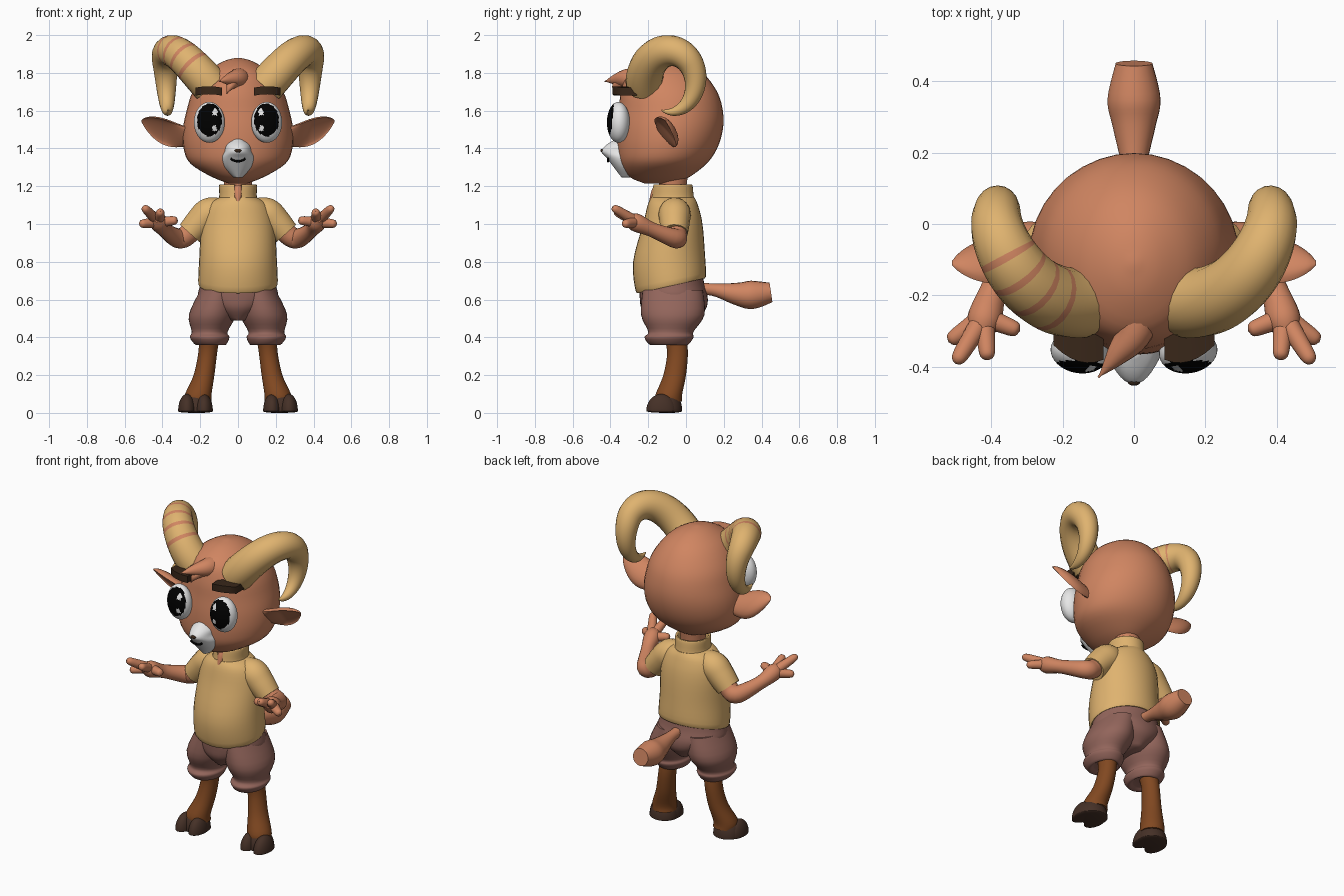
import bpy, bmesh
from math import sin, cos, pi, radians
from mathutils import Vector, Matrix

if "Cube" in bpy.data.objects:
    bpy.data.objects.remove(bpy.data.objects["Cube"])


def material(name, red, green, blue):
    mat = bpy.data.materials.new(name)
    mat.use_nodes = True
    colour = (red, green, blue, 1)
    mat.diffuse_color = colour
    mat.node_tree.nodes["Principled BSDF"].inputs["Base Color"].default_value = colour
    return mat


FUR = material("tan fur", .63, .235, .12)
CREAM = material("cream horn and shirt", .74, .45, .16)
CLOTH = material("dusty brown cloth", .29, .13, .105)
LEG = material("dark orange fur", .22, .065, .015)
HOOF = material("hoof brown", .06, .03, .02)
BROW = material("brow brown", .04, .02, .01)
WHITE = material("white", .8, .8, .8)
BLACK = material("black", 0, 0, 0)


def finish(name, bm, materials):
    bmesh.ops.recalc_face_normals(bm, faces=bm.faces)
    mesh = bpy.data.meshes.new(name)
    bm.to_mesh(mesh)
    bm.free()
    part = bpy.data.objects.new(name, mesh)
    bpy.context.collection.objects.link(part)
    for mat in materials:
        mesh.materials.append(mat)
    bpy.ops.object.select_all(action='DESELECT')
    part.select_set(True)
    bpy.context.view_layer.objects.active = part
    bpy.ops.object.shade_smooth_by_angle(angle=radians(50))


def spline(rows, steps):
    """Catmull-Rom interpolation of rows of any length."""
    last = len(rows) - 1
    out = []
    for i in range(last):
        quad = rows[max(i - 1, 0)], rows[i], rows[i + 1], rows[min(i + 2, last)]
        for step in range(steps):
            t = step / steps
            out.append([b + t * (c - a + t * (2 * a - 5 * b + 4 * c - d + t * (3 * b - a - 3 * c + d))) / 2
                        for a, b, c, d in zip(*quad)])
    return out + [rows[-1]]


def angles(count):
    return [2 * pi * i / count for i in range(count)]


def loft(name, rings, materials, caps=True, bands=(), skip=None):
    bm = bmesh.new()
    loops = [[bm.verts.new(point) for point in ring] for ring in rings]
    for i, (low, high) in enumerate(zip(loops, loops[1:])):
        for j in range(len(low)):
            quad = low[j - 1], low[j], high[j], high[j - 1]
            if skip and skip(sum((v.co for v in quad), Vector()) / len(quad)):
                continue
            bm.faces.new(quad).material_index = int(i in bands)
    if caps:
        bm.faces.new(loops[0])
        bm.faces.new(loops[-1])
    finish(name, bm, materials)


def stack(name, mat, rows, side=1, hem=0, **options):
    """Oval sections stacked upward: (z, centre x, half width, centre y, half depth); hem lifts the low back."""
    rings = []
    for z, x, width, y, depth in spline(rows, 4):
        ring = [Vector((side * (x + width * cos(a)), y + depth * sin(a), z)) for a in angles(36)]
        for point in ring:
            point.z += hem * (point.y + .27) * max(0, 1 - z)
        rings.append(ring)
    loft(name, rings, [mat], **options)


def tube(name, materials, rows, side=1, steps=5, **options):
    """Round sections along a path: (x, y, z, radius)."""
    rows = spline(rows, steps)
    path = [Vector((side * x, y, z)) for x, y, z, radius in rows]
    last = len(path) - 1
    across, rings = Vector((.3, .2, .9)), []
    for i, point in enumerate(path):
        along = (path[min(i + 1, last)] - path[max(i - 1, 0)]).normalized()
        across = (across - along * across.dot(along)).normalized()
        other = along.cross(across)
        radius = max(rows[i][-1], .003)
        rings.append([point + radius * (across * cos(a) + other * sin(a)) for a in angles(18)])
    loft(name, rings, materials, **options)


def ball(name, materials, centre, radii, turn=0, drop=1, rule=None):
    """Ellipsoid with its pole forward; drop scales the lower half, rule picks the second colour."""
    bm = bmesh.new()
    bmesh.ops.create_uvsphere(bm, u_segments=48, v_segments=32, radius=1,
                              matrix=Matrix.Rotation(pi / 2, 4, 'X'))
    for face in bm.faces:
        face.material_index = int(bool(rule and rule(face.calc_center_median())))
    for vert in bm.verts:
        if vert.co.z < 0:
            vert.co.z *= drop
    place = Matrix.Translation(centre) @ Matrix.Rotation(radians(turn), 4, 'Z') @ Matrix.Diagonal((*radii, 1))
    bmesh.ops.transform(bm, matrix=place, verts=bm.verts)
    finish(name, bm, materials)


def eye(name, side):
    def is_pupil(c):
        x, z = c.x * side, c.z
        pupil = c.y < 0 and (x + .08) ** 2 + (z - .12) ** 2 < .64
        upper_glint = (x + .45) ** 2 + (z - .5) ** 2 < .03
        lower_glint = (x + .45) ** 2 + (z + .3) ** 2 < .02
        return pupil and not upper_glint and not lower_glint
    ball(name, [WHITE, BLACK], (side * .152, -.358, 1.538), (.082, .06, .108), turn=side * 9, rule=is_pupil)


def brow(name, side):
    """Bar bent around the forehead, arched in the middle."""
    bm = bmesh.new()
    bmesh.ops.create_cube(bm, size=1)
    long_edges = [e for e in bm.edges if e.verts[0].co.x != e.verts[1].co.x]
    bmesh.ops.subdivide_edges(bm, edges=long_edges, cuts=5)
    for vert in bm.verts:
        x, y, z = vert.co
        bend = x * x
        vert.co = (side * (.155 + .14 * x), -.345 + .08 * y + .1 * bend + .04 * x, 1.708 + .042 * z - .03 * bend)
    finish(name, bm, [BROW])


def ear(name, side):
    """Leaf of crescent sections, hollow toward the front."""
    long, out = Vector((0, -.65, .76)), Vector((0, .76, .65))
    rings = []
    for i in range(21):
        t = i / 20
        half = .088 * sin(pi * (.2 + .79 * t ** 1.4)) ** .7
        centre = Vector((side * (.25 + .26 * t), -.11, 1.46 + .085 * t * t))
        hollow = .5 - .8 * min(1, 2 * t)
        rings.append([centre + half * (long * cos(a) + out * .6 * sin(a) * (1 if sin(a) > 0 else hollow))
                      for a in angles(20)])
    loft(name, rings, [FUR])


def horn(name, side, bands):
    """Curl that sweeps up, back and round to a forward point, thinning all the way."""
    rows = []
    for i in range(61):
        t = i / 60
        turn = 5.2 * t - .15
        x = .145 + .255 * sin(pi * min(t, .5)) - .03 * t
        rows.append((x, -.085 - .135 * cos(turn), 1.755 + .162 * sin(turn), .1 * (1 - t ** 1.3) ** .7))
    tube(name, [CREAM, FUR], rows, side, steps=1, bands=bands)


# Head, muzzle, nose and smile
stack("head", FUR, [(1.215, 0, .05, -.14, .08), (1.25, 0, .14, -.14, .16), (1.32, 0, .252, -.12, .23),
                    (1.4, 0, .288, -.1, .265), (1.5, 0, .292, -.085, .28), (1.6, 0, .272, -.08, .275),
                    (1.7, 0, .24, -.09, .255), (1.8, 0, .17, -.11, .2), (1.86, 0, .08, -.11, .1),
                    (1.88, 0, .01, -.11, .01)])
stack("muzzle", WHITE, [(1.245, 0, .02, -.31, .03), (1.3, 0, .072, -.31, .072), (1.35, 0, .088, -.31, .11),
                        (1.385, 0, .074, -.31, .138), (1.42, 0, .066, -.31, .11), (1.45, 0, .03, -.31, .06)])
ball("nose", [BROW], (0, -.442, 1.388), (.018, .011, .01))
smile = [radians(degree) for degree in range(-60, 61, 20)]
tube("smile", [BLACK], [(.045 * sin(a), -.413, 1.362 - .03 * cos(a), .006) for a in smile])

# Hair tufts
tube("hair_tuft", [FUR], [(0, -.2, 1.75, .08), (0, -.3, 1.77, .055), (-.05, -.37, 1.765, .03), (-.1, -.43, 1.755, 0)])
tube("hair_curl", [FUR], [(-.02, -.32, 1.76, .04), (-.04, -.37, 1.73, .022), (-.06, -.38, 1.69, 0)])

for label, side in (("left", 1), ("right", -1)):
    eye(label + "_eye", side)
    brow(label + "_brow", side)
    ear(label + "_ear", side)
    # Only the right horn carries painted rings
    horn(label + "_horn", side, range(7, 23, 4) if side < 0 else ())

    # Sleeve, arm and hand
    tube(label + "_sleeve", [CREAM], [(.09, -.06, 1.07, .07), (.15, -.06, 1.055, .085), (.2, -.06, 1.01, .08),
                                      (.255, -.06, .95, .07)], side)
    tube(label + "_arm", [FUR], [(.22, -.06, 1, .055), (.27, -.05, .94, .055), (.32, -.06, .925, .052),
                                 (.39, -.18, .97, .039), (.42, -.27, 1.01, .048), (.43, -.32, 1.03, .02)], side)
    palm = Vector((.42, -.26, 1.01))
    for finger, tip in (("outer", (.5, -.39, 1.09)), ("little", (.52, -.33, 1)),
                        ("inner", (.41, -.38, 1.07)), ("thumb", (.32, -.3, 1.02))):
        reach = [(*palm.lerp(Vector(tip), t), radius) for t, radius in ((0, .03), (.5, .026), (.9, .02), (1, 0))]
        tube(f"{label}_{finger}_finger", [FUR], reach, side)

    # Shorts leg with rolled cuff, lower leg and cloven hoof
    stack(label + "_shorts_leg", CLOTH, [(.65, .1, .1, -.07, .16), (.52, .135, .125, -.07, .168),
                                         (.43, .15, .095, -.08, .12), (.4, .15, .105, -.09, .13),
                                         (.36, .145, .08, -.09, .1), (.37, .145, .06, -.08, .07)], side)
    stack(label + "_leg", LEG, [(.42, .15, .055, -.06, .06), (.32, .16, .05, -.045, .055), (.2, .18, .055, -.06, .06),
                                (.1, .21, .07, -.09, .07), (.06, .21, .07, -.09, .07)], side)
    ball(label + "_hoof_heel", [HOOF], (side * .22, -.1, .01), (.085, .08, .11), drop=.1)
    for toe, x in (("inner", .18), ("outer", .27)):
        ball(f"{label}_{toe}_toe", [HOOF], (side * x, -.13, .01), (.047, .08, .09), drop=.1)

# Neck, shirt and open collar
stack("neck", FUR, [(1.08, 0, .08, -.07, .08), (1.16, 0, .07, -.07, .07), (1.26, 0, .08, -.07, .08)])
stack("shirt", CREAM, [(.65, 0, .19, -.08, .16), (.64, 0, .21, -.08, .185), (.8, 0, .205, -.09, .19),
                       (1, 0, .193, -.07, .157), (1.1, 0, .16, -.07, .133), (1.14, 0, .1, -.07, .115)], hem=.6)
stack("collar", CREAM, [(1.11, 0, .115, -.07, .123), (1.14, 0, .1, -.07, .112), (1.2, 0, .1, -.07, .105),
                        (1.21, 0, .095, -.07, .098), (1.2, 0, .085, -.07, .088), (1.13, 0, .08, -.07, .088)],
      caps=False, skip=lambda c: abs(c.x) < .022 and c.y < -.1)
tube("collar_opening", [FUR], [(0, -.15, 1.2, .02), (0, -.165, 1.16, .022), (0, -.195, 1.1, .005)])

# Shorts seat and tail
stack("shorts_seat", CLOTH, [(.76, 0, .185, -.08, .165), (.68, 0, .2, -.075, .172), (.61, 0, .21, -.065, .18),
                             (.55, 0, .15, -.065, .17), (.49, 0, .05, -.07, .12)])
tube("tail", [FUR], [(0, .07, .66, .03), (0, .16, .65, .035), (0, .27, .63, .06), (0, .35, .625, .075),
                     (0, .45, .638, .052)])
